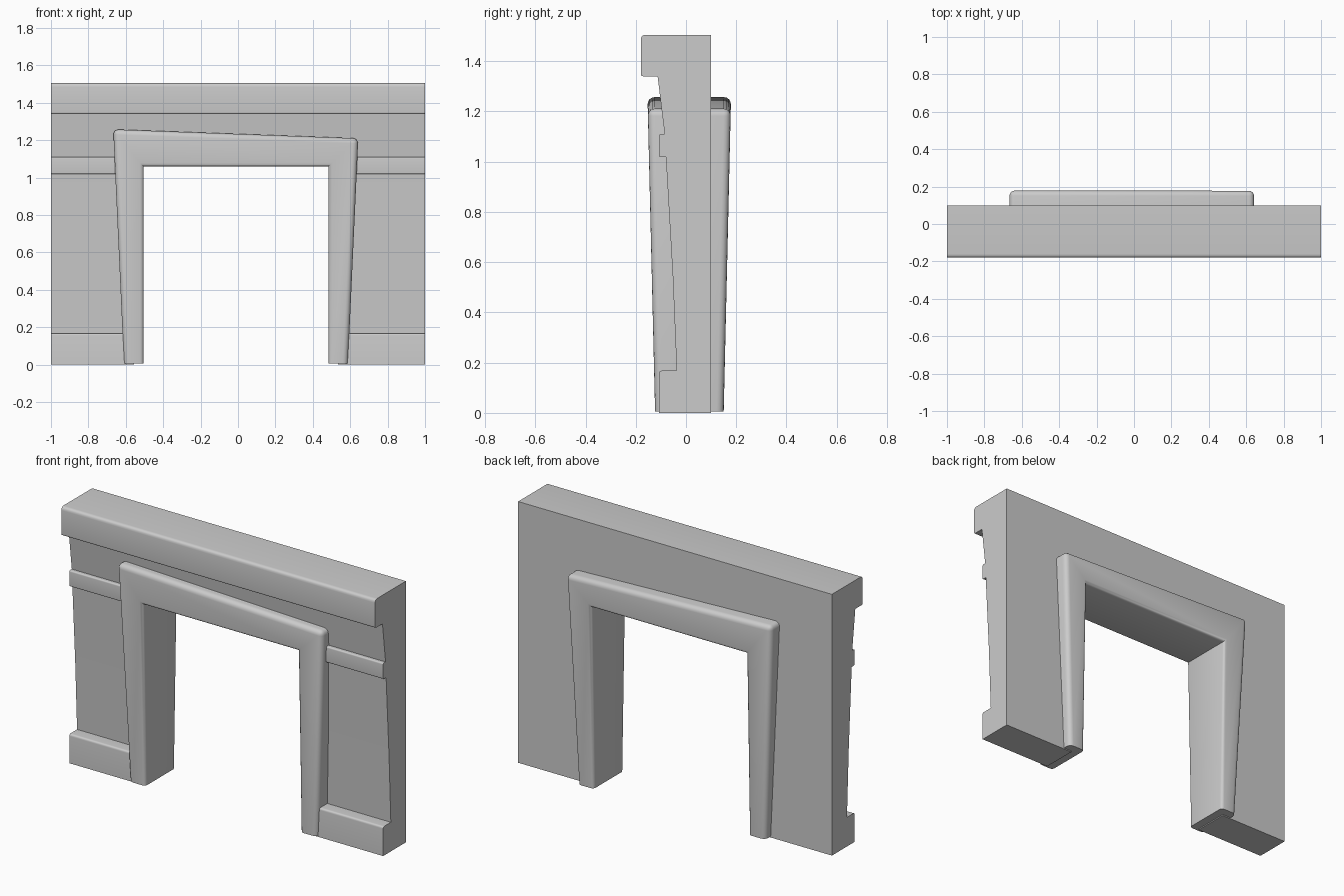
import bpy, bmesh, math
from mathutils import Vector

if "Cube" in bpy.data.objects:
    bpy.data.objects.remove(bpy.data.objects["Cube"])


def make_object(name, bm):
    bmesh.ops.recalc_face_normals(bm, faces=bm.faces[:])
    mesh = bpy.data.meshes.new(name)
    bm.to_mesh(mesh)
    bm.free()
    ob = bpy.data.objects.new(name, mesh)
    bpy.context.collection.objects.link(ob)
    return ob


def smooth(ob, angle=35):
    bpy.ops.object.select_all(action='DESELECT')
    bpy.context.view_layer.objects.active = ob
    ob.select_set(True)
    bpy.ops.object.shade_smooth_by_angle(angle=math.radians(angle))


def rounded(points, steps=4):
    """Points are (y, z, radius); corners with a radius become small curves."""
    out = []
    for i, (y, z, r) in enumerate(points):
        p = Vector((y, z))
        if r == 0:
            out.append(p)
            continue
        a = p + (Vector(points[i - 1][:2]) - p).normalized() * r
        b = p + (Vector(points[(i + 1) % len(points)][:2]) - p).normalized() * r
        for k in range(steps + 1):
            t = k / steps
            out.append(a * (1 - t) ** 2 + p * 2 * t * (1 - t) + b * t * t)
    return out


# Wall: moulded side profile swept across the full width
profile = rounded([
    (0.10, 0, 0), (0.10, 1.505, 0),
    (-0.18, 1.505, 0.02), (-0.18, 1.34, 0.01), (-0.113, 1.34, 0),
    (-0.085, 1.11, 0), (-0.107, 1.11, 0.008), (-0.107, 1.018, 0.008),
    (-0.08, 1.018, 0), (-0.053, 0.55, 0), (-0.037, 0.168, 0),
    (-0.107, 0.168, 0.012), (-0.107, 0, 0)])
bm = bmesh.new()
face = bm.faces.new([bm.verts.new((-1, p.x, p.y)) for p in profile])
ext = bmesh.ops.extrude_face_region(bm, geom=[face])
bmesh.ops.translate(bm, vec=(2, 0, 0),
                    verts=[v for v in ext['geom'] if isinstance(v, bmesh.types.BMVert)])
if face.is_valid is False or len([f for f in bm.faces if all(v.co.x < 0 for v in f.verts)]) == 0:
    bm.faces.new([v for v in bm.verts if v.co.x < 0][:len(profile)])
wall = make_object("wall", bm)

# Doorway opening, its edge hidden inside the frame
bm = bmesh.new()
bmesh.ops.create_cube(bm, size=1)
bmesh.ops.scale(bm, vec=(1.09, 1, 1.3), verts=bm.verts)
bmesh.ops.translate(bm, vec=(-0.01, 0, 0.47), verts=bm.verts)
cutter = make_object("doorway_cutter", bm)
cutter.hide_render = True
mod = wall.modifiers.new("doorway", 'BOOLEAN')
mod.operation = 'DIFFERENCE'
mod.object = cutter
bpy.context.view_layer.objects.active = wall
bpy.ops.object.modifier_apply(modifier="doorway")
bpy.data.objects.remove(cutter)
smooth(wall)

# Door frame: slightly crooked arch that flares towards the top
outer = [(-0.61, 0.006), (-0.667, 1.258), (0.643, 1.21), (0.588, 0.006)]
inner = [(-0.505, 0.006), (-0.505, 1.06), (0.484, 1.06), (0.484, 0.006)]
bm = bmesh.new()


def ring(points, side):
    verts = []
    for x, z in points:
        y = -0.123 - 0.029 * z / 1.2 if side < 0 else 0.15 + 0.028 * z / 1.2
        verts.append(bm.verts.new((x, y, z)))
    return verts


fo, fi, bo, bi = ring(outer, -1), ring(inner, -1), ring(outer, 1), ring(inner, 1)
for a, b in ((fo, fi), (fi, bi), (bi, bo), (bo, fo)):
    for i in range(3):
        bm.faces.new((a[i], a[i + 1], b[i + 1], b[i]))
for i in (0, 3):
    bm.faces.new((fo[i], fi[i], bi[i], bo[i]))
bmesh.ops.recalc_face_normals(bm, faces=bm.faces[:])


def run(verts):
    return [bm.edges.get((verts[i], verts[i + 1])) for i in range(3)]


# Soft outer and inner edges
outer_edges = run(fo) + run(bo) + [bm.edges.get((fo[i], bo[i])) for i in (1, 2)]
inner_edges = run(fi) + run(bi)
bmesh.ops.bevel(bm, geom=outer_edges, offset=0.028, segments=4, profile=0.5,
                affect='EDGES', clamp_overlap=True)
bmesh.ops.bevel(bm, geom=[e for e in inner_edges if e.is_valid], offset=0.018,
                segments=3, profile=0.5, affect='EDGES', clamp_overlap=True)
frame = make_object("door_frame", bm)
smooth(frame, 40)
